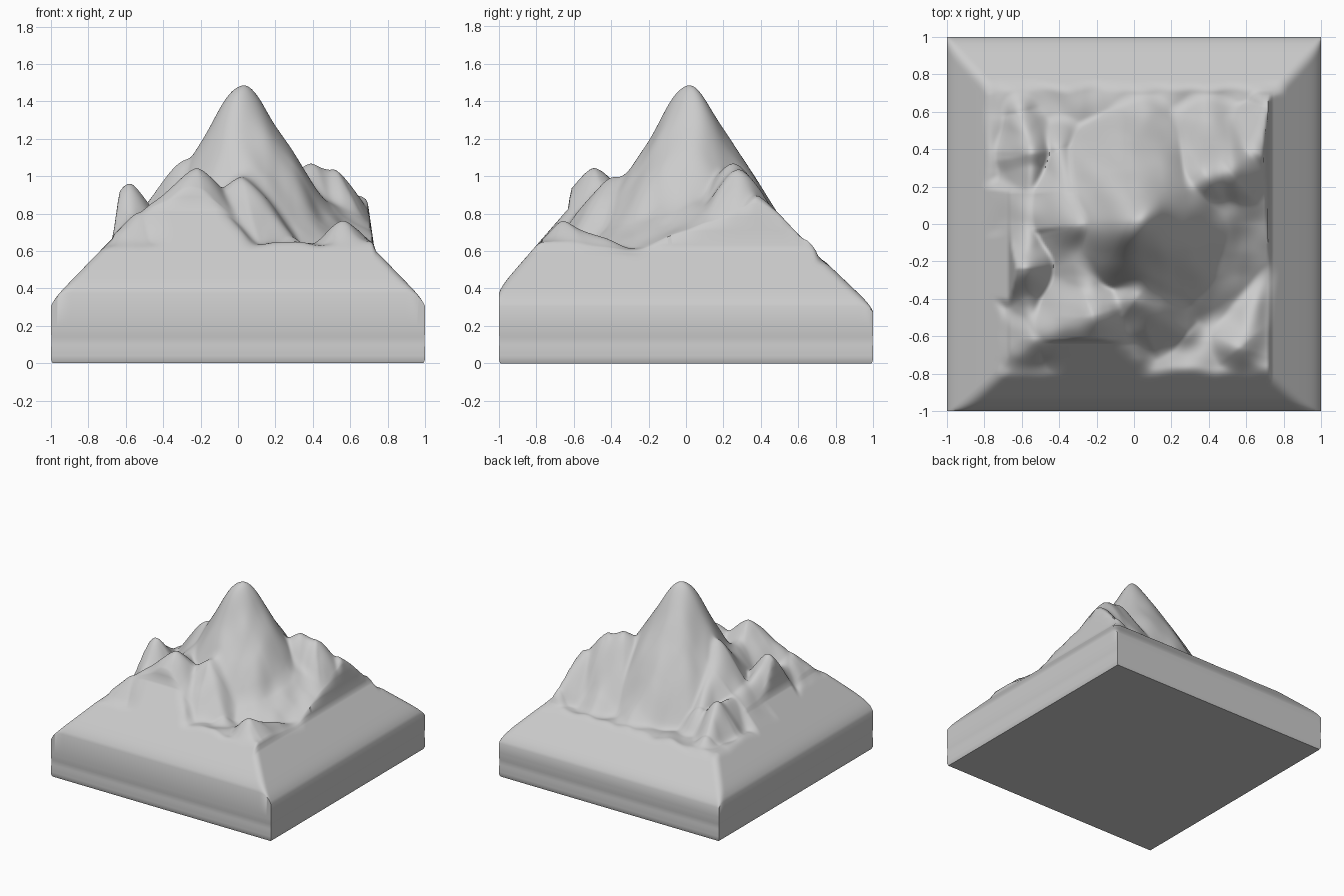
import bpy, bmesh, math
from mathutils import Vector, noise

if "Cube" in bpy.data.objects:
    bpy.data.objects.remove(bpy.data.objects["Cube"])

N = 190  # terrain grid resolution

# Named high points that the ridges run between
summit = Vector((0.03, 0.02, 1.49))
shoulder = Vector((-0.28, 0, 1.07))
front_peak = Vector((-0.23, -0.48, 1.03))
front_knob = Vector((0.02, -0.4, 0.98))
west_knob = Vector((-0.57, -0.24, 0.95))
west_front = Vector((-0.54, -0.62, 0.8))
west_back = Vector((-0.55, 0.38, 0.79))
east_a = Vector((0.38, 0.25, 1.06))
east_b = Vector((0.52, 0.27, 1.03))
east_c = Vector((0.65, 0.39, 0.89))
east_foot = Vector((0.72, 0.62, 0.66))
corner = Vector((0.57, -0.65, 0.745))

# Ridges: start, end, side slope, sag at the middle
RIDGES = [
    (summit, summit, 1.72, 0),
    (summit - Vector((0, 0, 0.2)), east_a, 1.7, 0.12),
    (east_a, east_b, 1.7, 0), (east_b, east_c, 1.7, 0.03), (east_c, east_foot, 1.7, 0),
    (Vector((0.03, 0.15, 1.15)), Vector((0.05, 0.7, 0.55)), 0.75, 0.02),
    (east_a - Vector((0, 0, 0.1)), Vector((0.4, 0.7, 0.55)), 0.7, 0),
    (shoulder, summit - Vector((0.1, 0, 0.33)), 1.5, 0),
    (shoulder, Vector((-0.4, 0.4, 0.72)), 1.5, 0),
    (shoulder, front_peak, 1.3, 0.12),
    (front_peak, front_knob, 1.3, 0.07),
    (front_peak, west_front, 1.3, 0),
    (front_knob, Vector((0.04, -0.2, 1.05)), 1.3, 0),
    (front_knob, Vector((0.28, -0.6, 0.68)), 1.1, 0),
    (front_knob - Vector((0.12, 0.07, 0.07)), Vector((-0.08, -0.66, 0.78)), 1.1, 0),
    (west_front, west_knob, 1.8, 0.1), (west_knob, west_back, 1.8, 0.1),
    (west_back, Vector((-0.6, 0.6, 0.62)), 1.8, 0),
    (corner, Vector((0.7, -0.8, 0.62)), 1.2, 0),
    (corner, Vector((0.72, -0.2, 0.57)), 1.2, 0),
]


def smax(a, b, k):
    h = max(k - abs(a - b), 0) / k
    return max(a, b) + h * h * k / 4


def smin(a, b, k):
    return -smax(-a, -b, k)


def ridge_height(x, y, a, b, slope, sag):
    dx, dy = b.x - a.x, b.y - a.y
    t = ((x - a.x) * dx + (y - a.y) * dy) / max(dx * dx + dy * dy, 1e-9)
    t = max(0, min(1, t))
    d = math.hypot(x - a.x - t * dx, y - a.y - t * dy)
    crest = a.z + t * (b.z - a.z) - 4 * sag * t * (1 - t)
    return crest - slope * (math.hypot(d, 0.06) - 0.06)


def side(inset, base, slope, limit):
    # one sloping plinth side with a soft lip; it stops cutting past the limit
    return base + slope * inset - 0.025 * math.exp(-inset / 0.02) + 6 * max(0, inset - limit)


def height(x, y):
    # valley floor and ridges, slightly warped and roughened
    p = Vector((x, y, 0.3)) * 5
    wx, wy = x + 0.02 * noise.noise(p), y + 0.02 * noise.noise(p.yxz)
    z = 0.55 + 0.09 * max(0, min(1, -1.6 * y))
    for r in RIDGES:
        z = smax(z, ridge_height(wx, wy, *r), 0.04)
    z += 0.02 * noise.noise(p * 1.4)
    # sloping sides of the plinth
    env = side(1 - x, 0.33, 1.03, 0.27)
    env = smin(env, side(1 + x, 0.33, 1.03, 0.33), 0.05)
    env = smin(env, side(1 + y, 0.4, 1.15, 0.37), 0.05)
    env = smin(env, side(1 - y, 0.3, 0.95, 0.3), 0.05)
    return smin(z, env, 0.03)


bm = bmesh.new()
bmesh.ops.create_grid(bm, x_segments=N, y_segments=N, size=1)
for v in bm.verts:
    v.co.z = height(v.co.x, v.co.y)

# side walls with a shallow groove, then the flat underside
rim = [e for e in bm.edges if e.is_boundary]
for i in range(11):
    z = 0.2 * (1 - i / 10)
    geom = bmesh.ops.extrude_edge_only(bm, edges=rim)["geom"]
    s = 1 - 0.004 * math.exp(-((z - 0.12) / 0.03) ** 2) - (0.008 if i == 10 else 0)
    for v in geom:
        if isinstance(v, bmesh.types.BMVert):
            k = s / max(abs(v.co.x), abs(v.co.y))
            v.co = (v.co.x * k, v.co.y * k, z)
    rim = [g for g in geom if isinstance(g, bmesh.types.BMEdge) and g.is_boundary]
bmesh.ops.contextual_create(bm, geom=rim)
bmesh.ops.recalc_face_normals(bm, faces=bm.faces)

me = bpy.data.meshes.new("mountain")
bm.to_mesh(me)
bm.free()
ob = bpy.data.objects.new("mountain", me)
bpy.context.collection.objects.link(ob)
bpy.context.view_layer.objects.active = ob
ob.select_set(True)
bpy.ops.object.shade_smooth_by_angle(angle=math.radians(55))
